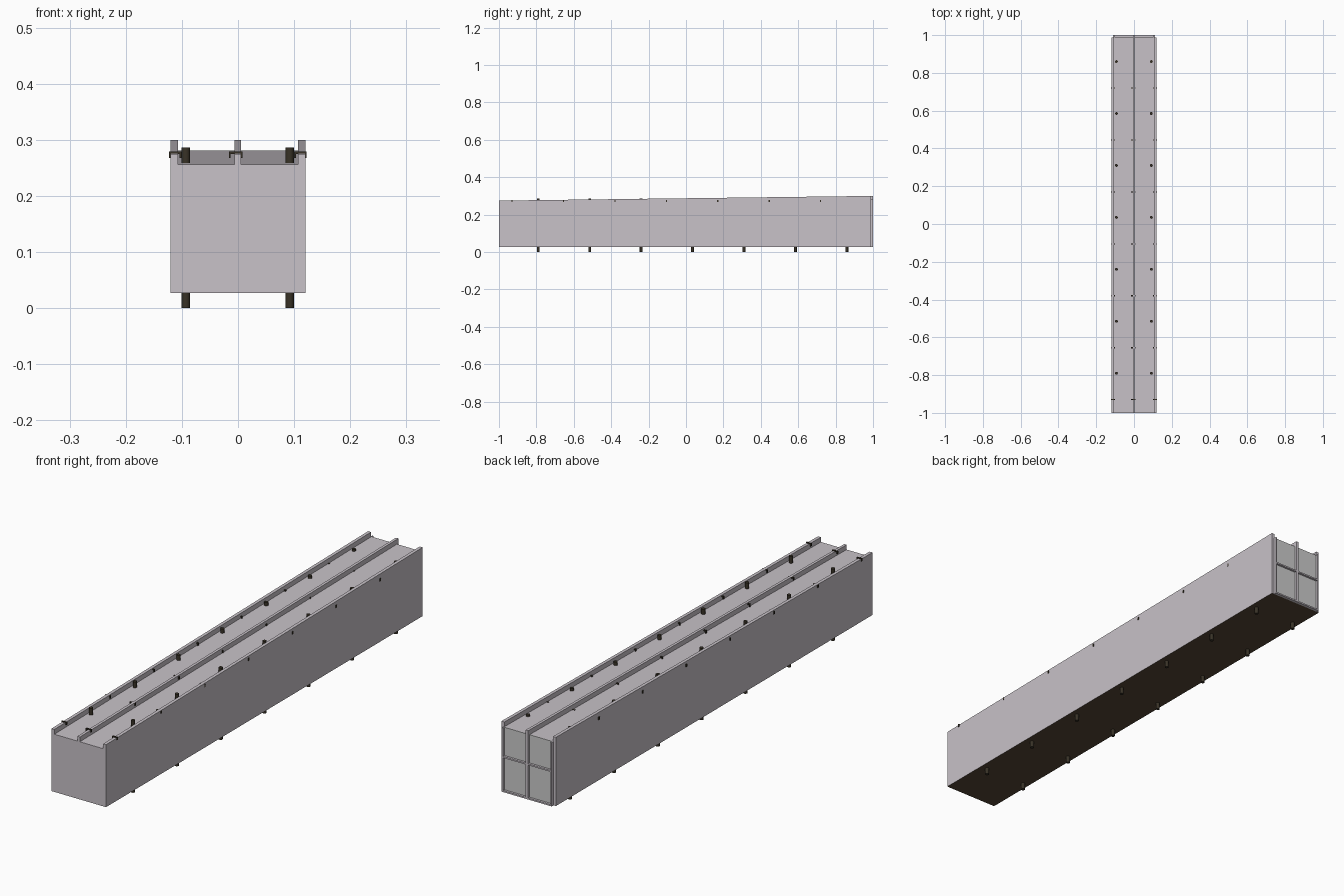
import bpy, bmesh
from mathutils import Matrix

if "Cube" in bpy.data.objects:
    bpy.data.objects.remove(bpy.data.objects["Cube"])


def material(name, rgb):
    m = bpy.data.materials.new(name)
    m.diffuse_color = (*rgb, 1)
    m.use_nodes = True
    m.node_tree.nodes["Principled BSDF"].inputs["Base Color"].default_value = m.diffuse_color
    return m


LILAC = material("pale_lilac", (0.58, 0.54, 0.58))
BROWN = material("brown", (0.09, 0.06, 0.035))
DARK = material("dark_metal", (0.04, 0.032, 0.02))


def finish(name, bm, *mats):
    bmesh.ops.recalc_face_normals(bm, faces=bm.faces)
    me = bpy.data.meshes.new(name)
    bm.to_mesh(me)
    bm.free()
    for m in mats:
        me.materials.append(m)
    ob = bpy.data.objects.new(name, me)
    bpy.context.collection.objects.link(ob)
    return ob


def add_box(bm, x0, x1, y0, y1, z0, z1):
    size = Matrix.Diagonal((x1 - x0, y1 - y0, z1 - z0, 1))
    mid = Matrix.Translation(((x0 + x1) / 2, (y0 + y1) / 2, (z0 + z1) / 2))
    bmesh.ops.create_cube(bm, size=1, matrix=mid @ size)


# Beam body: one cross-section with two channels, its top rising towards the back
BASE, FLOOR, RAIL, RISE = 0.027, 0.256, 0.275, 0.025
BACK = 0.988
profile = [(-0.12, BASE), (0.12, BASE), (0.12, RAIL), (0.107, RAIL),
           (0.107, FLOOR), (0.005, FLOOR), (0.005, RAIL), (-0.006, RAIL),
           (-0.006, FLOOR), (-0.107, FLOOR), (-0.107, RAIL), (-0.12, RAIL)]
bm = bmesh.new()
front = [bm.verts.new((x, -1, z)) for x, z in profile]
back = [bm.verts.new((x, BACK, z + (RISE if z > BASE else 0))) for x, z in profile]
bm.faces.new(front)
bm.faces.new(back)
n = len(profile)
for i in range(n):
    j = (i + 1) % n
    f = bm.faces.new((front[i], front[j], back[j], back[i]))
    if i == 0:
        f.material_index = 1  # brown underside
finish("beam_body", bm, LILAC, BROWN)

# Raised ribs on the back end
bm = bmesh.new()
for x0, x1, top in ((-0.110, -0.104, 0.281), (-0.006, 0.005, 0.30), (0.104, 0.110, 0.281)):
    add_box(bm, x0, x1, BACK, 1.0, BASE, top)
for x0, x1 in ((-0.104, -0.006), (0.005, 0.104)):
    for z0 in (BASE, 0.163):
        add_box(bm, x0, x1, BACK, 1.0, z0, z0 + 0.006)
finish("end_ribs", bm, LILAC)

# Four plain grey panels between the ribs
bm = bmesh.new()
for x0, x1 in ((-0.104, -0.006), (0.005, 0.104)):
    for z0, z1 in ((0.033, 0.163), (0.169, 0.281)):
        add_box(bm, x0, x1, BACK, 0.991, z0, z1)
finish("end_panels", bm)

# Bolts running right through the beam, forming feet below and studs above
bm = bmesh.new()
for i in range(7):
    for x in (-0.093, 0.092):
        bmesh.ops.create_cone(bm, cap_ends=True, segments=16, radius1=0.0075,
                              radius2=0.0075, depth=0.286,
                              matrix=Matrix.Translation((x, -0.79 + 0.275 * i, 0.143)))
bolts = finish("through_bolts", bm, DARK)
bpy.context.view_layer.objects.active = bolts
bolts.select_set(True)
bpy.ops.object.shade_smooth_by_angle()

# Staples straddling each rail, held at one level
bm = bmesh.new()
for i in range(7):
    y = -0.93 + 0.275 * i
    for x0, x1 in ((-0.123, -0.101), (-0.016, 0.008), (0.1, 0.122)):
        add_box(bm, x0, x1, y - 0.003, y + 0.003, 0.275, 0.279)
        add_box(bm, x0, x0 + 0.003, y - 0.003, y + 0.003, 0.268, 0.275)
        add_box(bm, x1 - 0.003, x1, y - 0.003, y + 0.003, 0.268, 0.275)
finish("rail_staples", bm, DARK)
